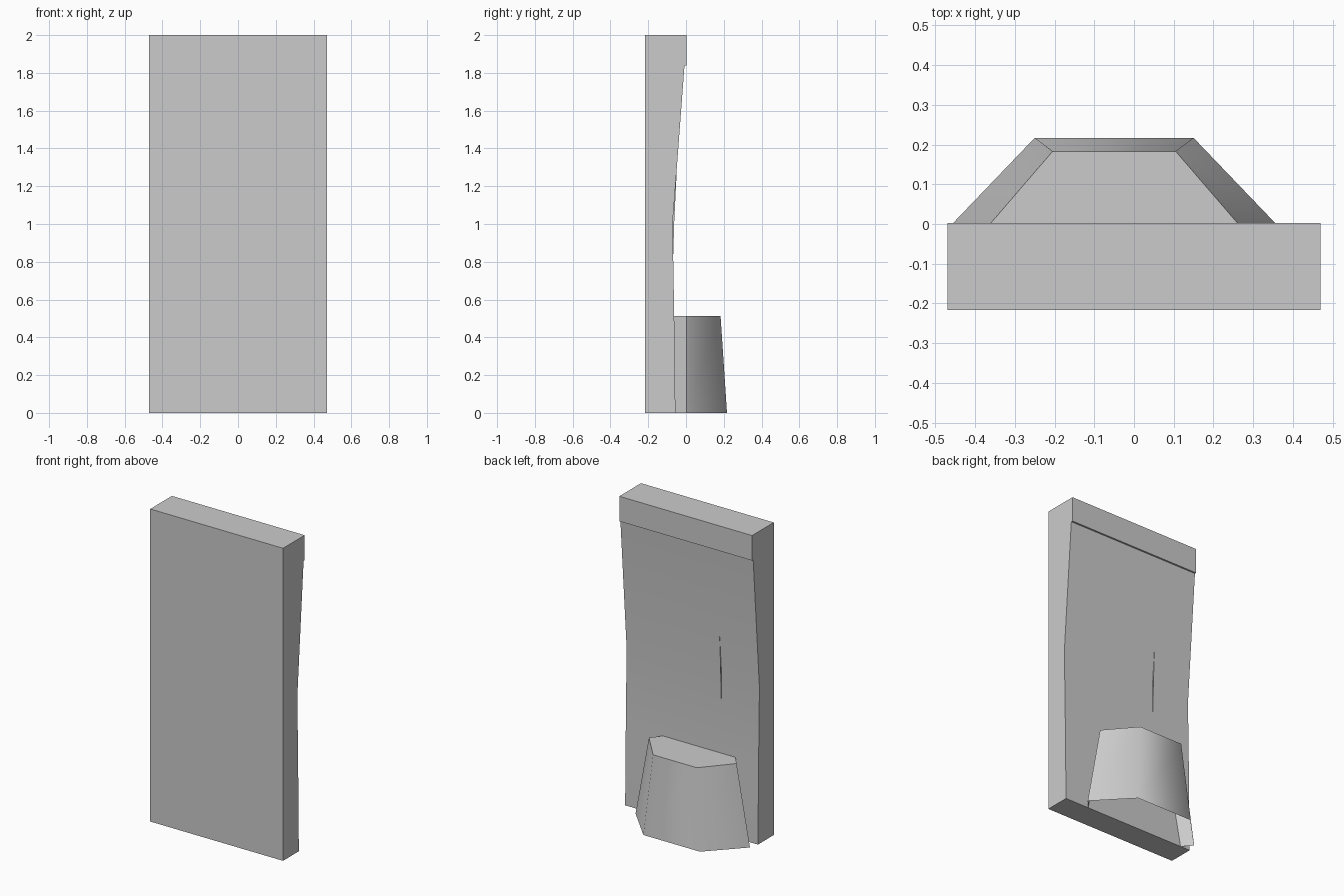
import bpy, bmesh, math

if "Cube" in bpy.data.objects:
    bpy.data.objects.remove(bpy.data.objects["Cube"])


def make_object(name, bm, angle):
    bmesh.ops.recalc_face_normals(bm, faces=bm.faces)
    mesh = bpy.data.meshes.new(name)
    bm.to_mesh(mesh)
    bm.free()
    obj = bpy.data.objects.new(name, mesh)
    bpy.context.collection.objects.link(obj)
    bpy.ops.object.select_all(action='DESELECT')
    obj.select_set(True)
    bpy.context.view_layer.objects.active = obj
    bpy.ops.object.shade_smooth_by_angle(angle=math.radians(angle))
    return obj


def extrude_profile(name, profile, x0, x1):
    """Extrude a (y, z) side profile along x."""
    bm = bmesh.new()
    face = bm.faces.new([bm.verts.new((x0, y, z)) for y, z in profile])
    result = bmesh.ops.extrude_face_region(bm, geom=[face], use_keep_orig=True)
    verts = [g for g in result["geom"] if isinstance(g, bmesh.types.BMVert)]
    bmesh.ops.translate(bm, verts=verts, vec=(x1 - x0, 0, 0))
    return make_object(name, bm, 30)


# Upright slab: flat front, hollowed back below a top ledge
extrude_profile("slab", [
    (-0.216, 0), (-0.056, 0), (-0.063, 0.55), (-0.071, 1.0),
    (-0.008, 1.84), (0.003, 1.84), (0.003, 2), (-0.216, 2),
], -0.47, 0.47)

# Thin raised seam on the back of the slab
extrude_profile("back_seam", [
    (-0.08, 0.84), (-0.067, 0.84), (-0.063, 1.0), (-0.05, 1.26), (-0.08, 1.26),
], -0.203, -0.199)


# Tapered six-sided foot, open underneath, its front sunk into the slab
def foot_ring(bm, half_width, flat, depth, z):
    sunk = 0.075
    inner = half_width - (half_width - flat) * sunk / depth
    outline = [(inner, -sunk), (half_width, 0.003), (flat, depth)]
    outline += [(-x, y) for x, y in reversed(outline)]
    return [bm.verts.new((x - 0.05, y, z)) for x, y in outline]


bm = bmesh.new()
bottom = foot_ring(bm, 0.405, 0.2, 0.217, 0)
top = foot_ring(bm, 0.31, 0.155, 0.183, 0.512)
for i in range(5):
    bm.faces.new((bottom[i], bottom[i + 1], top[i + 1], top[i]))
bm.faces.new(top)
make_object("foot", bm, 55)
